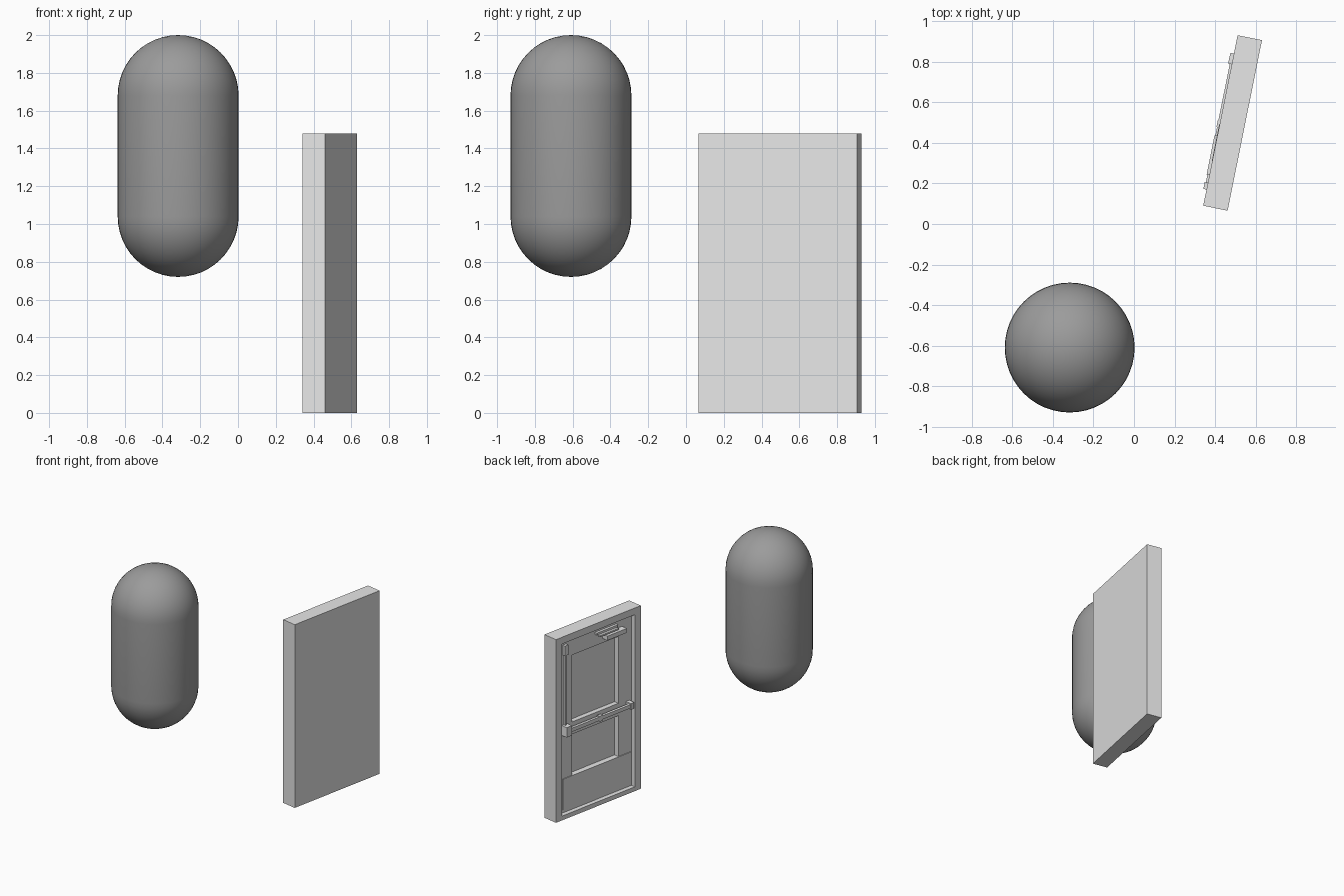
import bpy, bmesh, math
from mathutils import Matrix, Vector

cube = bpy.data.objects.get("Cube")
if cube:
    bpy.data.objects.remove(cube, do_unlink=True)


def material(name, grey):
    m = bpy.data.materials.new(name)
    m.use_nodes = True
    color = (grey, grey, grey, 1)
    m.diffuse_color = color
    m.node_tree.nodes["Principled BSDF"].inputs["Base Color"].default_value = color
    return m


LIGHT = material("light grey", 0.8)
DARK = material("mid grey", 0.33)

LENGTH, THICK, HEIGHT = 0.857, 0.1225, 1.48
LEAF, GLASS = -0.036, -0.076          # recess depths behind the frame face
DOOR = Matrix.Translation((0.486, 0.498, 0)) @ Matrix.Rotation(math.radians(-101.4), 4, "Z")


def add_object(name, bm, mat):
    mesh = bpy.data.meshes.new(name)
    bmesh.ops.recalc_face_normals(bm, faces=bm.faces)
    bm.to_mesh(mesh)
    bm.free()
    mesh.materials.append(mat)
    obj = bpy.data.objects.new(name, mesh)
    bpy.context.collection.objects.link(obj)
    return obj


def door_box(name, u, z, d):
    """Box on the door: u = fraction of its length, z = height, d = distance out of its face."""
    low = Vector(((u[0] - 0.5) * LENGTH, -THICK / 2 - d[1], z[0]))
    high = Vector(((u[1] - 0.5) * LENGTH, -THICK / 2 - d[0], z[1]))
    bm = bmesh.new()
    bmesh.ops.create_cube(bm, size=1, matrix=DOOR @ Matrix.Translation((low + high) / 2)
                          @ Matrix.Diagonal((*(high - low), 1)))
    return add_object(name, bm, LIGHT)


def cut(target, u, z, depth):
    cutter = door_box("cutter", u, z, (depth, 0.1))
    cutter.hide_render = True
    mod = target.modifiers.new("cut", "BOOLEAN")
    mod.operation, mod.solver, mod.object = "DIFFERENCE", "EXACT", cutter
    bpy.context.view_layer.objects.active = target
    bpy.ops.object.modifier_apply(modifier=mod.name)
    bpy.data.objects.remove(cutter, do_unlink=True)


# Door slab with its recessed leaf and two window openings
slab = door_box("door_frame", (0, 1), (0, HEIGHT), (-THICK, 0))
cut(slab, (0.07, 0.93), (0.035, 1.425), LEAF)
cut(slab, (0.23, 0.775), (0.74, 1.28), GLASS)
cut(slab, (0.23, 0.775), (0.31, 0.64), GLASS)

# Raised plates and hardware
door_box("kick_plate", (0.115, 0.92), (0.06, 0.31), (LEAF, LEAF + 0.006))
door_box("push_bar", (0.12, 0.9), (0.69, 0.72), (-0.012, 0.01))
door_box("lock_case", (0.107, 0.17), (0.665, 0.745), (LEAF, 0.018))
door_box("bar_end", (0.865, 0.905), (0.68, 0.73), (LEAF, 0.016))
door_box("bar_latch", (0.5, 0.54), (0.683, 0.727), (-0.014, 0.013))
door_box("latch_rod", (0.132, 0.146), (0.745, 1.38), (LEAF, LEAF + 0.018))
door_box("top_latch", (0.12, 0.158), (1.31, 1.39), (LEAF, LEAF + 0.024))
door_box("closer_body", (0.59, 0.82), (1.315, 1.35), (LEAF, 0.014))
door_box("closer_arm", (0.52, 0.74), (1.358, 1.37), (-0.02, 0.002))
door_box("closer_shoe", (0.5, 0.75), (1.372, 1.39), (LEAF, -0.015))

# Floating capsule, a spun profile of two quarter arcs
R, LOW, HIGH, STEPS = 0.32, 1.04, 1.68, 12
arc = [i * math.pi / 2 / STEPS for i in range(STEPS + 1)]
profile = [(R * math.sin(a), LOW - R * math.cos(a)) for a in arc]
profile += [(r, LOW + HIGH - z) for r, z in reversed(profile)]
bm = bmesh.new()
verts = [bm.verts.new((r, 0, z)) for r, z in profile]
edges = [bm.edges.new(pair) for pair in zip(verts, verts[1:])]
bmesh.ops.spin(bm, geom=verts + edges, axis=(0, 0, 1), cent=(0, 0, 0),
               angle=2 * math.pi, steps=48, use_merge=True)
bmesh.ops.remove_doubles(bm, verts=bm.verts, dist=0.0001)
bmesh.ops.translate(bm, verts=bm.verts, vec=(-0.317, -0.609, 0))
capsule = add_object("capsule", bm, DARK)
for poly in capsule.data.polygons:
    poly.use_smooth = True
